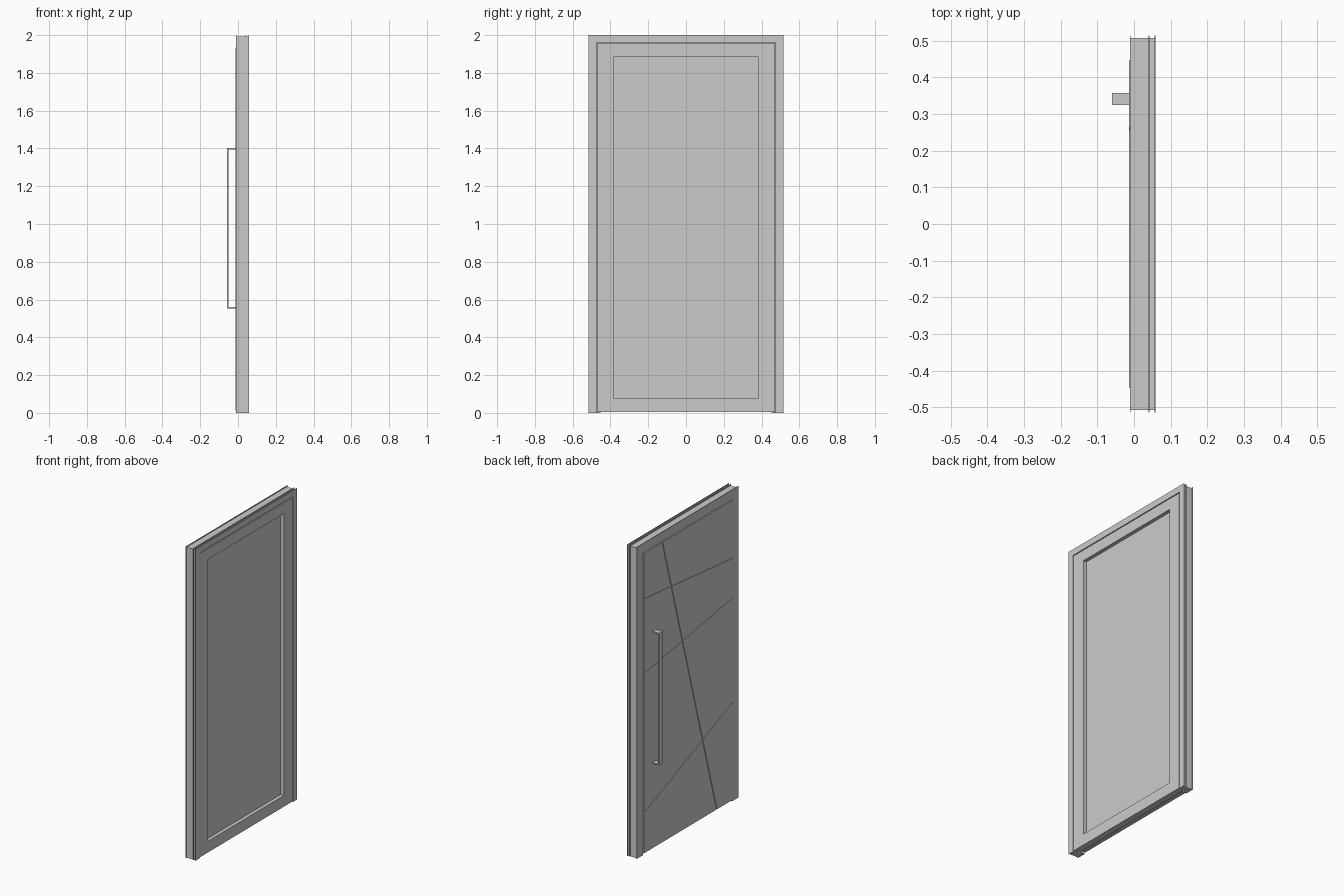
import bpy, bmesh
from mathutils import Vector

if "Cube" in bpy.data.objects:
    bpy.data.objects.remove(bpy.data.objects["Cube"])


def finish(name, bm):
    bmesh.ops.remove_doubles(bm, verts=bm.verts, dist=1e-6)
    bmesh.ops.recalc_face_normals(bm, faces=bm.faces)
    me = bpy.data.meshes.new(name)
    bm.to_mesh(me)
    bm.free()
    ob = bpy.data.objects.new(name, me)
    bpy.context.collection.objects.link(ob)
    return ob


def skin(name, loops):
    """Closed loops of equal length, bridged in order and capped."""
    bm = bmesh.new()
    rows = [[bm.verts.new(p) for p in loop] for loop in loops]
    n = len(rows[0])
    for a, b in zip(rows, rows[1:]):
        for i in range(n):
            j = (i + 1) % n
            bm.faces.new((a[i], a[j], b[j], b[i]))
    bm.faces.new(rows[0])
    bm.faces.new(rows[-1])
    return finish(name, bm)


W, H = 0.515, 2.0

# Door frame: finned channel profile (inward distance, x) swept up, across and down
profile = [(0, -.011), (.062, -.011), (.062, .012), (.04, .012), (.04, .058),
           (0, .058), (0, .056), (.007, .056), (.007, .042), (0, .042),
           (0, .040), (.007, .040), (.007, -.009), (0, -.009)]
skin("door_frame", [
    [(x, -(W - d), 0) for d, x in profile],
    [(x, -(W - d), H - d) for d, x in profile],
    [(x, W - d, H - d) for d, x in profile],
    [(x, W - d, 0) for d, x in profile]])

# Door leaf: stepped block with a recessed inner panel (x, half width, bottom, top)
steps = [(-.010, .447, .010, 1.934), (.016, .447, .010, 1.934),
         (.016, .470, .004, 1.955), (.057, .470, .004, 1.955),
         (.057, .384, .076, 1.885), (.034, .384, .076, 1.885)]
skin("door_leaf", [[(x, -w, a), (x, w, a), (x, w, b), (x, -w, b)]
                   for x, w, a, b in steps])

# Outer facing: sheet cut into panels by narrow diagonal grooves (y, z) to (y, z)
grooves = [((.447, 1.646), (-.447, 1.563)), ((.447, 1.165), (-.447, 1.306)),
           ((.447, .268), (-.447, .633)), ((.26, 1.934), (-.291, .010))]
half = 0.003
bm = bmesh.new()
bm.faces.new([bm.verts.new((-.010, y, z)) for y, z in
              ((-.447, .010), (-.447, 1.934), (.447, 1.934), (.447, .010))])
for (y0, z0), (y1, z1) in grooves:
    p = Vector((-.010, y0, z0))
    n = Vector((0, z0 - z1, y1 - y0)).normalized()
    for s in (-half, half):
        bmesh.ops.bisect_plane(bm, geom=bm.verts[:] + bm.edges[:] + bm.faces[:],
                               plane_co=p + n * s, plane_no=n, dist=1e-6)
    strip = [f for f in bm.faces if abs((f.calc_center_median() - p).dot(n)) < half]
    bmesh.ops.delete(bm, geom=strip, context='FACES')
ext = bmesh.ops.extrude_face_region(bm, geom=bm.faces[:], use_keep_orig=True)
bmesh.ops.translate(bm, vec=(-.004, 0, 0),
                    verts=[g for g in ext["geom"] if isinstance(g, bmesh.types.BMVert)])
finish("outer_facing", bm)

# Pull handle: flat strap bent into a bracket
t, x0, x1, zb, zt = .008, -.0595, -.0125, .552, 1.402
strap = [(x1, zb), (x0, zb), (x0, zt), (x1, zt), (x1, zt - t),
         (x0 + t, zt - t), (x0 + t, zb + t), (x1, zb + t)]
skin("pull_handle", [[(x, y, z) for x, z in strap] for y in (.325, .358)])
